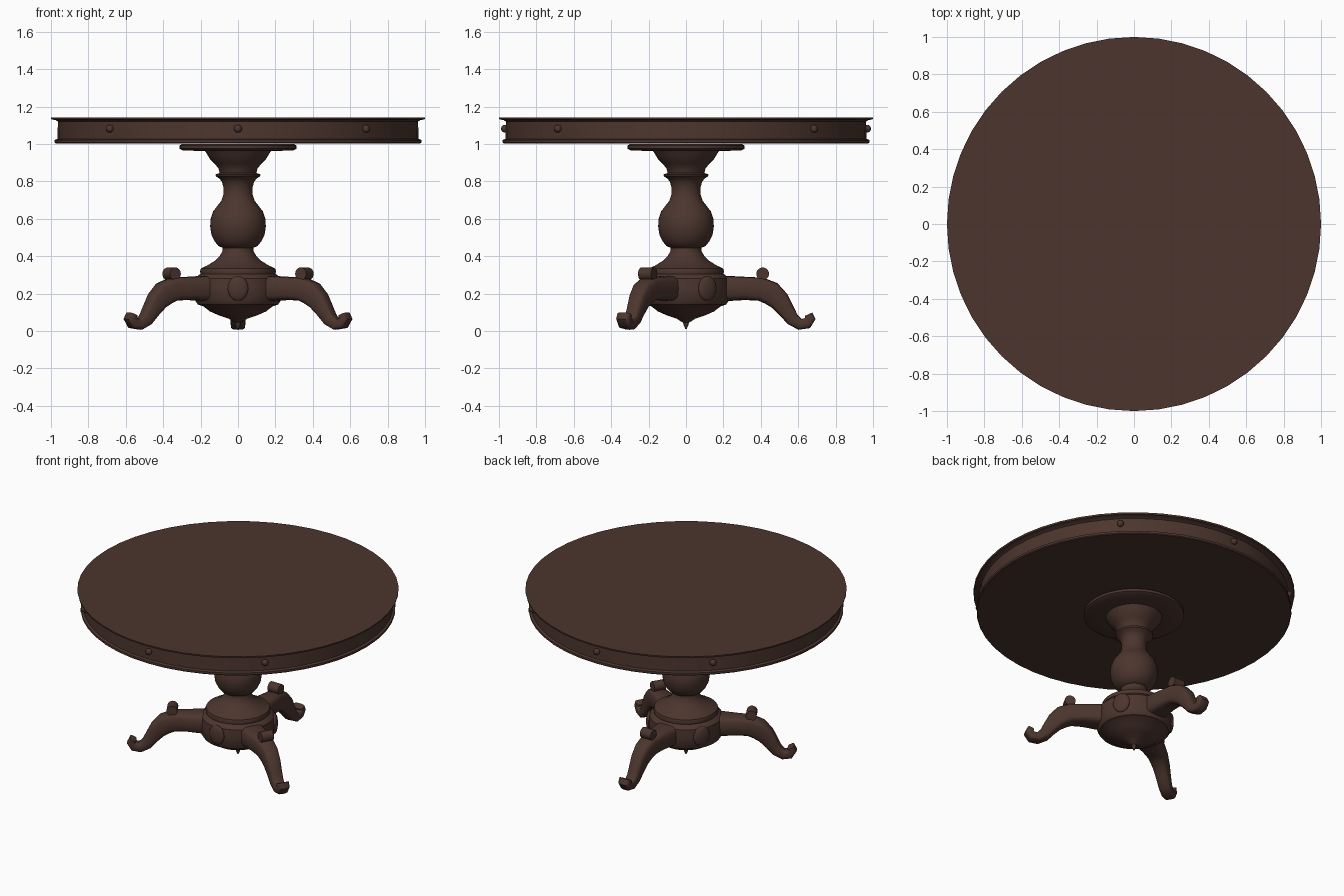
import bpy, bmesh, math
from mathutils import Vector, Matrix

if "Cube" in bpy.data.objects:
    bpy.data.objects.remove(bpy.data.objects["Cube"])

wood = bpy.data.materials.new("dark_brown_wood")
wood.diffuse_color = (0.072, 0.036, 0.027, 1)
wood.use_nodes = True
wood.node_tree.nodes["Principled BSDF"].inputs["Base Color"].default_value = wood.diffuse_color


def finish(name, bm, angle=35):
    bmesh.ops.remove_doubles(bm, verts=bm.verts, dist=1e-5)
    bmesh.ops.recalc_face_normals(bm, faces=bm.faces)
    me = bpy.data.meshes.new(name)
    bm.to_mesh(me)
    bm.free()
    me.materials.append(wood)
    ob = bpy.data.objects.new(name, me)
    bpy.context.collection.objects.link(ob)
    bpy.ops.object.select_all(action='DESELECT')
    ob.select_set(True)
    bpy.context.view_layer.objects.active = ob
    bpy.ops.object.shade_smooth_by_angle(angle=math.radians(angle))
    return ob


def skin(bm, rings):
    # bridge closed rings of equal length and cap both ends
    vs = [[bm.verts.new(p) for p in r] for r in rings]
    n = len(vs[0])
    for a, b in zip(vs, vs[1:]):
        for i in range(n):
            j = (i + 1) % n
            bm.faces.new((a[i], a[j], b[j], b[i]))
    bm.faces.new(vs[0])
    bm.faces.new(vs[-1])


def lathe(name, profile, n):
    bm = bmesh.new()
    skin(bm, [[(r * math.cos(2 * math.pi * i / n), r * math.sin(2 * math.pi * i / n), z)
               for i in range(n)] for r, z in profile])
    return finish(name, bm)


# Table top with thin lips above and below the recessed apron
lathe("table_top", [(0.975, 1.003), (0.98, 1.008), (0.98, 1.022), (0.965, 1.028),
                    (0.963, 1.12), (0.975, 1.128), (0.998, 1.132), (1.0, 1.143)], 48)

# Mounting plate under the top
lathe("mounting_plate", [(0.17, 0.962), (0.295, 0.966), (0.312, 0.975),
                         (0.312, 0.992), (0.30, 1.0)], 48)

# Turned column
lathe("column", [(0.20, 0.305), (0.203, 0.32), (0.198, 0.335), (0.165, 0.35), (0.125, 0.375),
                 (0.098, 0.40), (0.082, 0.43), (0.082, 0.445), (0.105, 0.455), (0.125, 0.48),
                 (0.142, 0.515), (0.149, 0.56), (0.146, 0.60), (0.133, 0.64), (0.11, 0.67),
                 (0.09, 0.695), (0.078, 0.73), (0.078, 0.77), (0.087, 0.80), (0.10, 0.815),
                 (0.118, 0.828), (0.12, 0.838), (0.098, 0.845), (0.105, 0.87), (0.125, 0.895),
                 (0.15, 0.92), (0.165, 0.945), (0.178, 0.965)], 40)

# Hub with bowl and drop finial
lathe("hub", [(0.004, 0.012), (0.012, 0.03), (0.016, 0.045), (0.032, 0.055), (0.05, 0.067),
              (0.10, 0.083), (0.15, 0.105), (0.185, 0.132), (0.215, 0.142), (0.23, 0.165),
              (0.232, 0.23), (0.228, 0.28), (0.21, 0.30), (0.19, 0.31)], 40)

# Leg sections: radius, height, half thickness, half width
path = [(0.12, 0.225, 0.065, 0.085), (0.23, 0.228, 0.067, 0.078), (0.32, 0.228, 0.062, 0.066),
        (0.40, 0.224, 0.063, 0.058), (0.455, 0.202, 0.064, 0.053), (0.50, 0.162, 0.055, 0.048),
        (0.537, 0.11, 0.044, 0.043), (0.57, 0.062, 0.036, 0.040), (0.61, 0.036, 0.030, 0.039),
        (0.648, 0.042, 0.030, 0.039), (0.665, 0.068, 0.028, 0.039), (0.655, 0.09, 0.022, 0.039)]


def leg_rings():
    rings = []
    for k, (r, z, h, w) in enumerate(path):
        a, b = path[max(k - 1, 0)], path[min(k + 1, len(path) - 1)]
        t = Vector((b[0] - a[0], b[1] - a[1])).normalized()
        ring = []
        for i in range(16):
            c, s = math.cos(i * math.pi / 8), math.sin(i * math.pi / 8)
            u = math.copysign(abs(c) ** 0.55, c) * w
            v = math.copysign(abs(s) ** 0.55, s) * h
            ring.append(Vector((r - t.y * v, u, z + t.x * v)))
        rings.append(ring)
    return rings


for name, deg in (("back", 90), ("left", 210), ("right", -30)):
    turn = Matrix.Rotation(math.radians(deg), 4, 'Z')
    # Scrolled leg
    bm = bmesh.new()
    skin(bm, leg_rings())
    bm.transform(turn)
    finish(name + "_leg", bm, 50)
    # Small scroll on the knee
    bm = bmesh.new()
    bmesh.ops.create_cone(bm, cap_ends=True, segments=20, radius1=0.034, radius2=0.034, depth=0.08,
                          matrix=Matrix.Translation((0.41, 0, 0.306)) @ Matrix.Rotation(math.pi / 2, 4, 'X'))
    bm.transform(turn)
    finish(name + "_knee_scroll", bm)
    # Oval medallion on the hub, between the legs
    bm = bmesh.new()
    bmesh.ops.create_uvsphere(bm, u_segments=24, v_segments=12, radius=1,
                              matrix=Matrix.Translation((0.229, 0, 0.228)) @ Matrix.Diagonal((0.02, 0.055, 0.066, 1)))
    bm.transform(Matrix.Rotation(math.radians(deg + 180), 4, 'Z'))
    finish(name + "_opposite_medallion", bm)

# Round knobs on the apron
for deg in (-135, -90, -45, 45, 90, 135):
    bm = bmesh.new()
    bmesh.ops.create_uvsphere(bm, u_segments=16, v_segments=10, radius=0.021,
                              matrix=Matrix.Rotation(math.radians(deg), 4, 'Z') @ Matrix.Translation((0.968, 0, 1.082)))
    finish("apron_knob", bm)
